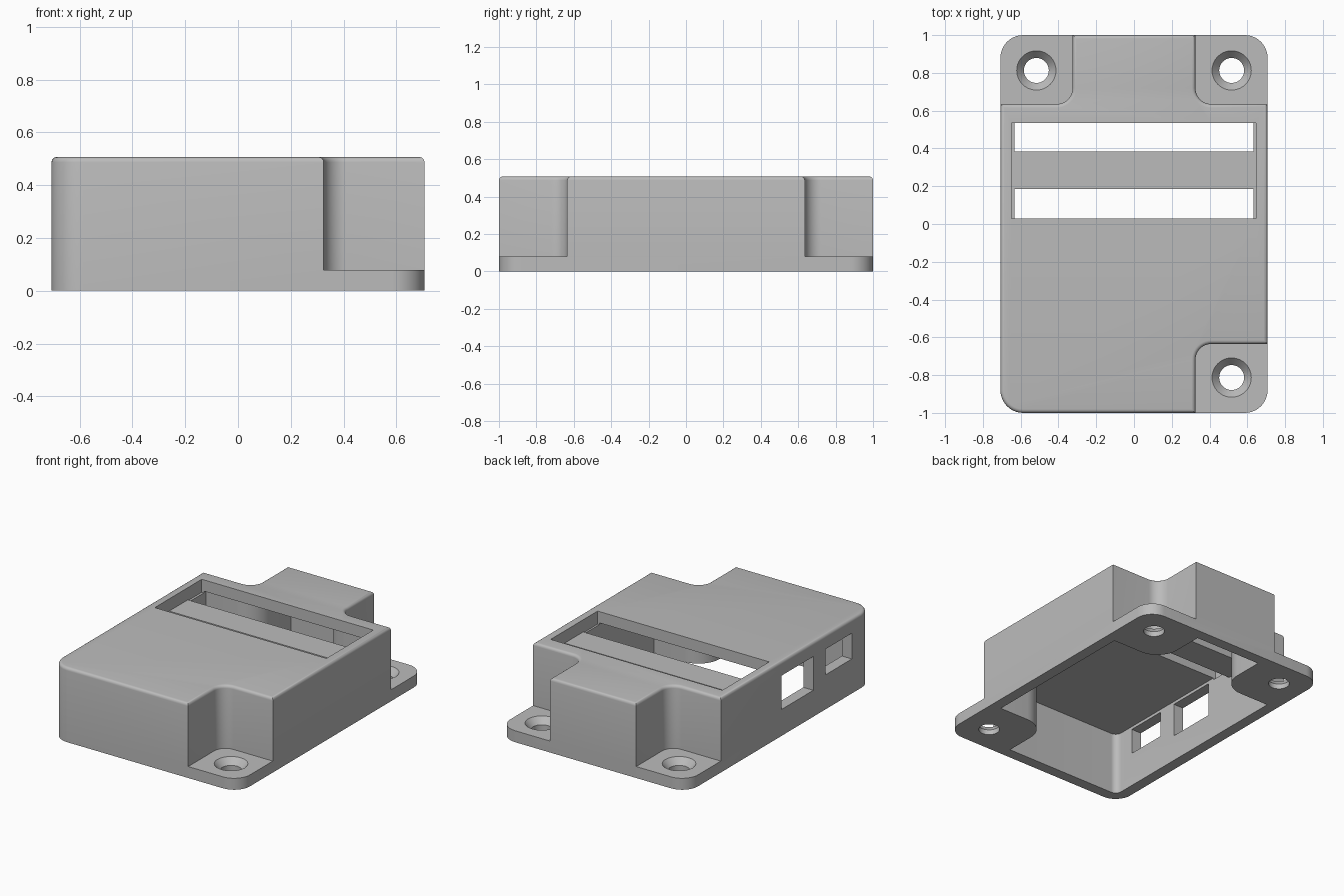
import bpy, bmesh, math
from mathutils import Vector

if "Cube" in bpy.data.objects:
    bpy.data.objects.remove(bpy.data.objects["Cube"], do_unlink=True)

HX, HY, TOP, FLANGE = 0.707, 1.0, 0.507, 0.078
WALL, CEIL = 0.075, 0.43
NX, NY, NR = 0.325, 0.635, 0.085        # corner notch edges and inner radius
NOTCHES = [(1, 1), (-1, 1), (1, -1)]

grey = bpy.data.materials.new("plain_grey")
grey.use_nodes = True
COLOUR = (0.5, 0.5, 0.5, 1)
grey.diffuse_color = COLOUR
grey.node_tree.nodes["Principled BSDF"].inputs["Base Color"].default_value = COLOUR


def rounded(corners, steps=10):
    """Outline from (x, y, radius) right-angled corners."""
    pts = []
    for i, (x, y, r) in enumerate(corners):
        p = Vector((x, y))
        if r == 0:
            pts.append(p)
            continue
        a = (Vector(corners[i - 1][:2]) - p).normalized()
        b = (Vector(corners[(i + 1) % len(corners)][:2]) - p).normalized()
        for k in range(steps + 1):
            t = k / steps * math.pi / 2
            pts.append(p + r * (a * (1 - math.sin(t)) + b * (1 - math.cos(t))))
    return pts


def finish(name, bm):
    bmesh.ops.recalc_face_normals(bm, faces=bm.faces)
    mesh = bpy.data.meshes.new(name)
    bm.to_mesh(mesh)
    bm.free()
    mesh.materials.append(grey)
    ob = bpy.data.objects.new(name, mesh)
    bpy.context.collection.objects.link(ob)
    return ob


def prism(name, pts, z0, z1):
    bm = bmesh.new()
    face = bm.faces.new([bm.verts.new((x, y, z0)) for x, y in pts])
    ext = bmesh.ops.extrude_face_region(bm, geom=[face])
    bmesh.ops.translate(bm, vec=(0, 0, z1 - z0),
                        verts=[v for v in ext["geom"] if isinstance(v, bmesh.types.BMVert)])
    return finish(name, bm)


def box(name, x0, x1, y0, y1, z0, z1):
    return prism(name, [(x0, y0), (x1, y0), (x1, y1), (x0, y1)], z0, z1)


def lathe(name, cx, cy, profile, n=40):
    """Turned solid from (radius, z) rings, bottom to top."""
    bm = bmesh.new()
    rings = [[bm.verts.new((cx + r * math.cos(math.tau * k / n),
                            cy + r * math.sin(math.tau * k / n), z))
              for k in range(n)] for r, z in profile]
    for lo, hi in zip(rings, rings[1:]):
        for k in range(n):
            j = (k + 1) % n
            bm.faces.new((lo[k], lo[j], hi[j], hi[k]))
    bm.faces.new(rings[0])
    bm.faces.new(rings[-1])
    return finish(name, bm)


def cut(target, cutter):
    mod = target.modifiers.new("cut", 'BOOLEAN')
    mod.operation, mod.solver, mod.object = 'DIFFERENCE', 'EXACT', cutter
    bpy.context.view_layer.objects.active = target
    bpy.ops.object.modifier_apply(modifier=mod.name)
    bpy.data.objects.remove(cutter, do_unlink=True)


# Case block with rounded corners
R = 0.12
case = prism("case", rounded([(-HX, -HY, R), (HX, -HY, R), (HX, HY, R), (-HX, HY, R)]), 0, TOP)

# Three corner notches, leaving the mounting flange
for sx, sy in NOTCHES:
    cut(case, prism("notch_cutter", rounded([
        (sx * NX, sy * NY, NR), (sx, sy * NY, 0),
        (sx, sy * 1.2, 0), (sx * NX, sy * 1.2, 0)]), FLANGE, 1))

# Fillet round the top outline
bm = bmesh.new()
bm.from_mesh(case.data)
bmesh.ops.remove_doubles(bm, verts=bm.verts, dist=0.0001)
rim = [e for e in bm.edges
       if all(abs(v.co.z - TOP) < 0.001 for v in e.verts)
       and any(abs(f.normal.z) < 0.5 for f in e.link_faces)]
bmesh.ops.bevel(bm, geom=rim, offset=0.02, segments=4, profile=0.5, affect='EDGES')
bm.to_mesh(case.data)
bm.free()

# Hollow interior, open below, following the notches
ix, iy, nx, ny, nr = HX - WALL, HY - WALL, NX - WALL, NY - WALL, NR + WALL
cut(case, prism("cavity_cutter", rounded([
    (-ix, -iy, R - WALL), (nx, -iy, 0), (nx, -ny, nr), (ix, -ny, 0),
    (ix, ny, 0), (nx, ny, nr), (nx, iy, 0),
    (-nx, iy, 0), (-nx, ny, nr), (-ix, ny, 0)]), -0.2, CEIL))

# Display window in the top, ports in the side
cut(case, box("window_cutter", -0.648, 0.645, 0.03, 0.535, CEIL - 0.012, 1))
cut(case, box("large_port_cutter", -1, -0.55, -0.36, -0.02, 0.18, 0.41))
cut(case, box("small_port_cutter", -1, -0.55, -0.775, -0.49, 0.235, 0.41))

# Countersunk screw holes
for sx, sy in NOTCHES:
    cut(case, lathe("screw_cutter", sx * 0.517, sy * 0.813,
                    [(0.066, -0.1), (0.066, 0.035), (0.104, FLANGE), (0.104, 0.2)]))

# Cross bar below the window
bar = box("window_bar", -0.655, 0.652, 0.185, 0.385, 0.365, CEIL - 0.006)

bpy.ops.object.select_all(action='DESELECT')
case.select_set(True)
bpy.context.view_layer.objects.active = case
bpy.ops.object.shade_smooth_by_angle(angle=math.radians(30))
